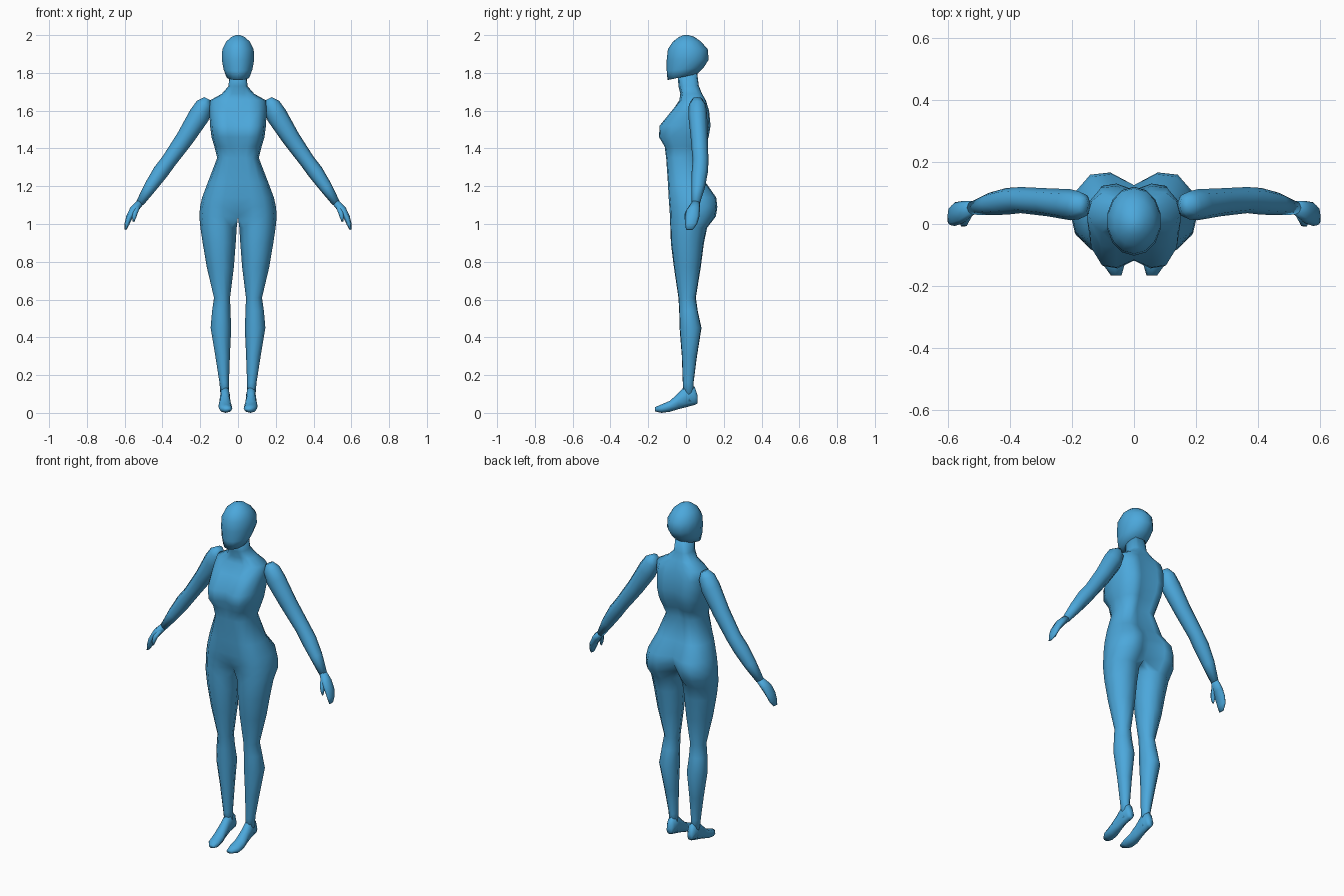
import bpy, bmesh, math
from mathutils import Vector

blue = bpy.data.materials.new("sky blue")
blue.diffuse_color = (0.072, 0.39, 0.71, 1)


def loft(name, rings, mirror=True):
    """Skin a list of equal-length point rings, cap both ends, mirror across x."""
    bm = bmesh.new()
    vs = [[bm.verts.new(p) for p in r] for r in rings]
    n = len(rings[0])
    for a, b in zip(vs, vs[1:]):
        for i in range(n):
            j = (i + 1) % n
            bm.faces.new((a[i], a[j], b[j], b[i]))
    bm.faces.new(vs[0])
    bm.faces.new(vs[-1])
    bmesh.ops.recalc_face_normals(bm, faces=bm.faces)
    if mirror:  # drop the inner wall lying on the mirror plane
        wall = [f for f in bm.faces if all(abs(v.co.x) < 1e-5 for v in f.verts)]
        bmesh.ops.delete(bm, geom=wall, context='FACES')
    me = bpy.data.meshes.new(name)
    bm.to_mesh(me)
    bm.free()
    for p in me.polygons:
        p.use_smooth = True
    me.materials.append(blue)
    ob = bpy.data.objects.new(name, me)
    bpy.context.collection.objects.link(ob)
    if mirror:
        ob.modifiers.new("mirror", 'MIRROR').merge_threshold = 0.0005
    return ob


def tube(name, path, n=8):
    """Limb along a path of (x, y, z, radius in the xz plane, radius in y)."""
    rings = []
    for i, (x, y, z, rn, ry) in enumerate(path):
        a, b = path[max(i - 1, 0)], path[min(i + 1, len(path) - 1)]
        d = Vector((b[0] - a[0], 0, b[2] - a[2])).normalized()
        side = Vector((-d.z, 0, d.x))
        rings.append([Vector((x, y, z)) + side * rn * math.cos(t) + Vector((0, ry * math.sin(t), 0))
                      for t in (2 * math.pi * k / n for k in range(n))])
    return loft(name, rings)


# Body half: each leg ring flows into half a torso ring
US = (0.38, 0.7, 0.93)


def body_ring(z, xin, xout, yf, yb, cf=None, cb=None):
    w, mid, r = xout - xin, (yf + yb) / 2, (yb - yf) / 2

    def pt(u, s):
        v = min(1, 1.03 * math.sqrt(1 - (2 * u - 1) ** 2))
        return (xin + u * w, mid + s * r * v, z)
    fi = pt(0.14, -1) if cf is None else (0, cf, z)
    bi = pt(0.14, 1) if cb is None else (0, cb, z)
    im = (xin, mid, z)
    return ([im, fi] + [pt(u, -1) for u in US] + [(xout, mid, z)]
            + [pt(u, 1) for u in reversed(US)] + [bi])


body = [
    (0.06, 0.045, 0.09, -0.01, 0.045),
    (0.16, 0.048, 0.098, -0.017, 0.04),
    (0.30, 0.043, 0.12, -0.022, 0.058),
    (0.45, 0.036, 0.145, -0.034, 0.082),
    (0.54, 0.04, 0.137, -0.036, 0.062),
    (0.61, 0.042, 0.127, -0.04, 0.052),
    (0.77, 0.022, 0.165, -0.064, 0.078),
    (0.90, 0.012, 0.187, -0.08, 0.095),
    (0.98, 0.007, 0.199, -0.083, 0.112),
    (1.04, 0, 0.205, -0.085, 0.158, -0.045, 0.085),
    (1.09, 0, 0.201, -0.088, 0.166, -0.078, 0.115),
    (1.14, 0, 0.19, -0.092, 0.16, -0.092, 0.125),
    (1.22, 0, 0.16, -0.096, 0.104, -0.096, 0.095),
    (1.35, 0, 0.11, -0.105, 0.075, -0.105, 0.06),
    (1.41, 0, 0.125, -0.113, 0.10, -0.108, 0.08),
    (1.46, 0, 0.14, -0.143, 0.12, -0.118, 0.10),
    (1.52, 0, 0.148, -0.14, 0.13, -0.115, 0.11),
    (1.60, 0, 0.152, -0.075, 0.122, -0.072, 0.105),
    (1.655, 0, 0.147, -0.03, 0.105, -0.035, 0.095),
    (1.69, 0, 0.085, -0.022, 0.085, -0.03, 0.085),
    (1.73, 0, 0.05, -0.035, 0.066, -0.04, 0.068),
    (1.81, 0, 0.045, -0.04, 0.055, -0.045, 0.058),
]
loft("body", [body_ring(*r) for r in body])

# Feet: sections along y of (y, x in, x out, z bottom, z top)
foot = [(0.062, 0.052, 0.083, 0.05, 0.09), (0.045, 0.042, 0.093, 0.042, 0.14),
        (0.0, 0.043, 0.095, 0.03, 0.15), (-0.04, 0.04, 0.098, 0.02, 0.105),
        (-0.085, 0.033, 0.104, 0.006, 0.064), (-0.13, 0.03, 0.1, 0.0, 0.045),
        (-0.165, 0.04, 0.075, 0.008, 0.03)]
loft("foot", [[((a + b) / 2 + (b - a) / 2 * math.cos(t), y, (c + d) / 2 + (d - c) / 2 * math.sin(t))
               for t in (math.pi * k / 4 for k in range(8))] for y, a, b, c, d in foot])

# Head: rings of (z front, z back, half width, y front, y back)
head = [(1.762, 1.795, 0.062, -0.098, 0.06), (1.81, 1.83, 0.078, -0.102, 0.095),
        (1.87, 1.87, 0.088, -0.102, 0.12), (1.925, 1.925, 0.085, -0.096, 0.115),
        (1.965, 1.965, 0.065, -0.07, 0.08), (1.99, 1.99, 0.036, -0.037, 0.045),
        (2.0, 2.0, 0.012, -0.012, 0.015)]
N = 14
loft("head", [[(w * math.sin(t), (f + b) / 2 - (b - f) / 2 * math.cos(t),
                (zf + zb) / 2 + (zf - zb) / 2 * math.cos(t))
               for t in (2 * math.pi * k / N for k in range(N))]
              for zf, zb, w, f, b in head], mirror=False)

# Arms, hands and thumbs
tube("arm", [(0.163, 0.06, 1.664, 0.018, 0.025), (0.178, 0.06, 1.632, 0.045, 0.045),
             (0.205, 0.062, 1.575, 0.056, 0.05), (0.28, 0.07, 1.455, 0.048, 0.045),
             (0.365, 0.077, 1.335, 0.041, 0.042), (0.41, 0.073, 1.275, 0.042, 0.043),
             (0.465, 0.065, 1.195, 0.034, 0.036), (0.52, 0.052, 1.11, 0.021, 0.022)])
tube("hand", [(0.517, 0.052, 1.115, 0.019, 0.022), (0.552, 0.038, 1.075, 0.022, 0.036),
              (0.576, 0.032, 1.035, 0.017, 0.038), (0.588, 0.027, 1.0, 0.013, 0.032),
              (0.596, 0.018, 0.97, 0.005, 0.018)])
tube("thumb", [(0.53, 0.035, 1.095, 0.014, 0.016), (0.545, 0.008, 1.06, 0.014, 0.016),
               (0.55, 0.002, 1.035, 0.011, 0.012), (0.553, 0.0, 1.012, 0.004, 0.005)], 6)
